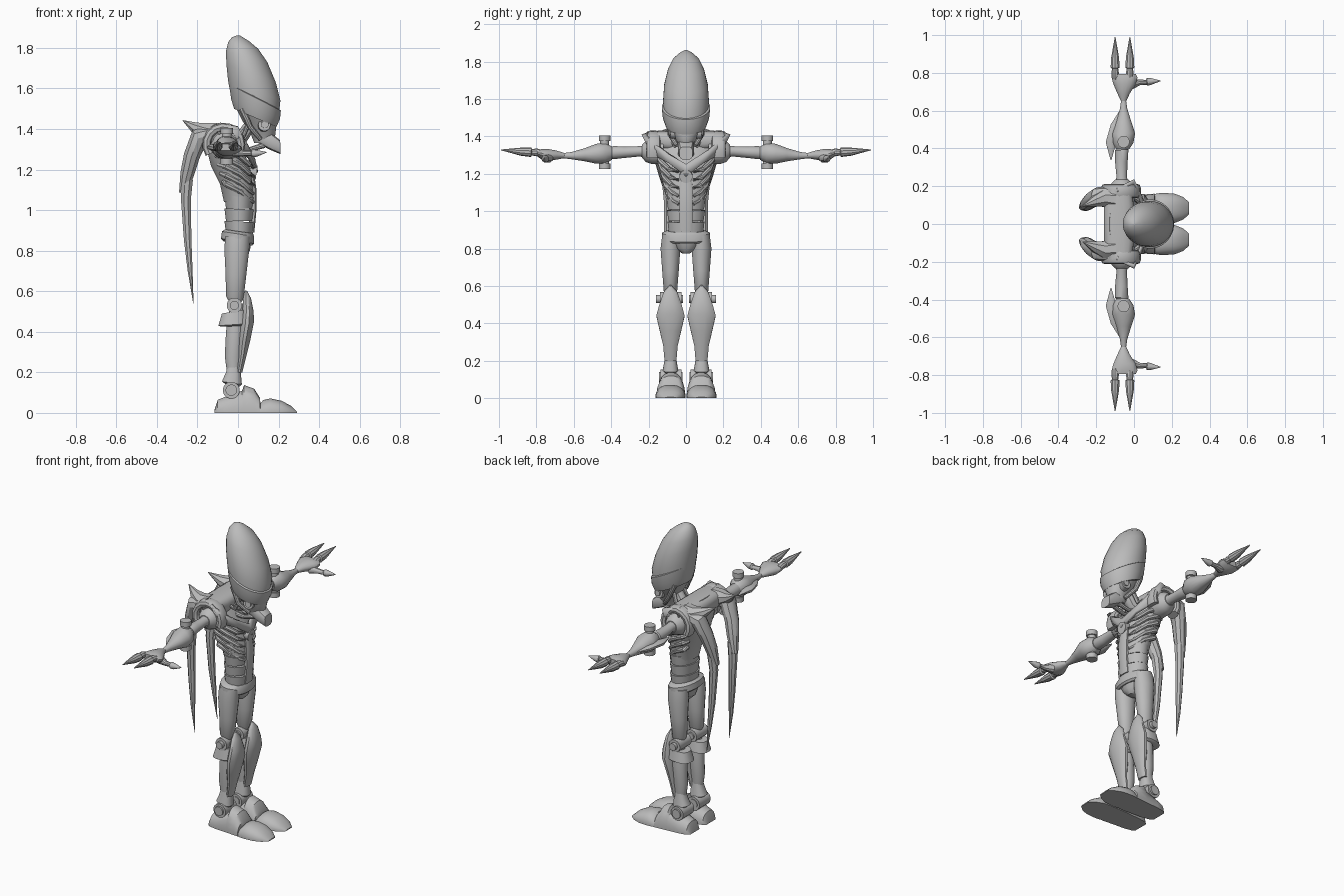
import bpy, bmesh, math
from mathutils import Vector as V

grey = bpy.data.materials.new("plain_grey")
grey.diffuse_color = (0.5, 0.5, 0.5, 1)


def finish(name, bm, mirror):
    bmesh.ops.remove_doubles(bm, verts=bm.verts, dist=0.0003)
    bmesh.ops.recalc_face_normals(bm, faces=bm.faces)
    me = bpy.data.meshes.new(name)
    bm.to_mesh(me)
    bm.free()
    me.materials.append(grey)
    ob = bpy.data.objects.new(name, me)
    bpy.context.collection.objects.link(ob)
    if mirror:
        m = ob.modifiers.new("mirror", 'MIRROR')
        m.use_axis = (False, True, False)
    bpy.ops.object.select_all(action='DESELECT')
    ob.select_set(True)
    bpy.context.view_layer.objects.active = ob
    bpy.ops.object.shade_smooth_by_angle(angle=math.radians(35))
    return ob


def loft(name, rings, n=16, mirror=True, square=1.0, floor=None):
    """Skin rings given as (centre, half axis u, half axis v)."""
    bm = bmesh.new()
    rows = []
    for c, u, v in rings:
        row = []
        for i in range(n):
            a = 2 * math.pi * (i + 0.5) / n
            cu, sv = math.cos(a), math.sin(a)
            p = c + u * math.copysign(abs(cu) ** square, cu) + v * math.copysign(abs(sv) ** square, sv)
            if floor is not None:
                p.z = max(p.z, floor)
            row.append(bm.verts.new(p))
        rows.append(row)
    for a, b in zip(rows, rows[1:]):
        for i in range(n):
            j = (i + 1) % n
            bm.faces.new((a[i], a[j], b[j], b[i]))
    bm.faces.new(rows[0])
    bm.faces.new(rows[-1])
    return finish(name, bm, mirror)


def side(name, st, yc=0.0, **kw):
    """Stations (back x, back z, front x, front z, half width)."""
    rings = []
    for x1, z1, x2, z2, ry in st:
        a, b = V((x1, yc, z1)), V((x2, yc, z2))
        rings.append(((a + b) / 2, (b - a) / 2, V((0, ry, 0))))
    return loft(name, rings, mirror=yc != 0, **kw)


def limb(name, st, **kw):
    """Stations along y: (y, x, z, half x, half z)."""
    return loft(name, [(V((x, y, z)), V((rx, 0, 0)), V((0, 0, rz))) for y, x, z, rx, rz in st], **kw)


def tube(name, pts, radii, n=10, flat=1.0, **kw):
    pts = [V(p) for p in pts]
    rings = []
    for i, p in enumerate(pts):
        t = (pts[min(i + 1, len(pts) - 1)] - pts[max(i - 1, 0)]).normalized()
        ref = V((0, 1, 0)) if abs(t.y) < 0.8 else V((0, 0, 1))
        u = t.cross(ref).normalized()
        rings.append((p, u * radii[i], t.cross(u) * radii[i] * flat))
    return loft(name, rings, n=n, **kw)


def rod(name, a, b, r, **kw):
    return tube(name, [a, b], [r, r], n=16, **kw)


def plate(name, top, low, thick):
    bm = bmesh.new()
    a = [bm.verts.new(p) for p in top]
    b = [bm.verts.new(p) for p in low]
    for i in range(len(a) - 1):
        bm.faces.new((a[i], b[i], b[i + 1], a[i + 1]))
    ob = finish(name, bm, True)
    s = ob.modifiers.new("thickness", 'SOLIDIFY')
    s.thickness = thick
    s.offset = 0
    return ob


# Head: egg dome, brow band, face, jaw
side("cranium", [(-.035, 1.56, .20, 1.45, .115), (-.05, 1.64, .21, 1.54, .123), (-.058, 1.72, .187, 1.63, .117),
                 (-.06, 1.785, .145, 1.73, .097), (-.048, 1.83, .10, 1.795, .07), (-.03, 1.852, .055, 1.833, .038),
                 (-.005, 1.862, .01, 1.861, .006)], n=28)
side("brow_band", [(-.02, 1.50, .19, 1.41, .108), (-.035, 1.55, .208, 1.45, .124), (-.043, 1.62, .212, 1.49, .13),
                   (-.03, 1.62, .2, 1.5, .118)], n=28)
side("face", [(.08, 1.33, .16, 1.33, .035), (.06, 1.38, .185, 1.37, .05), (.02, 1.44, .19, 1.41, .08),
              (-.01, 1.5, .19, 1.43, .1)], n=16)
side("jaw", [(.10, 1.33, .13, 1.385, .04), (.15, 1.30, .165, 1.38, .045), (.21, 1.275, .208, 1.345, .036)],
     n=12, square=.6)
rod("eye_socket", (.125, .045, 1.415), (.13, .085, 1.42), .03)
rod("eye", (.13, .06, 1.42), (.133, .093, 1.422), .018)
tube("cheek_hose", [(.02, .08, 1.50), (.06, .085, 1.41), (.11, .05, 1.35)], [.016, .014, .012])

# Neck
tube("neck", [(-.06, 0, 1.34), (.02, 0, 1.36), (.06, 0, 1.42), (.06, 0, 1.5)], [.05, .036, .032, .04], mirror=False)
tube("throat_hose", [(-.01, .03, 1.31), (.06, .025, 1.30), (.13, .02, 1.32)], [.018, .012, .015])
tube("neck_cord", [(-.03, .075, 1.39), (.02, .06, 1.35), (.065, .04, 1.46)], [.014, .012, .012])

# Torso
side("chest", [(-.07, 1.04, .08, 1.04, .095), (-.09, 1.13, .08, 1.1, .11), (-.135, 1.22, .07, 1.18, .13),
               (-.155, 1.3, .045, 1.25, .145), (-.155, 1.38, .015, 1.32, .155), (-.13, 1.425, -.03, 1.40, .14)], n=20)
for i in range(3):
    z = .885 + i * .062
    side(f"abdomen_band_{i}", [(-.06, z, .074, z, .093 + .002 * i), (-.068, z + .062, .082, z + .055, .1 + .003 * i)], n=20)
side("front_strip", [(.05, .89, .081, .89, .035), (.055, 1.0, .092, 1.0, .035), (.05, 1.1, .092, 1.1, .038),
                     (.03, 1.22, .078, 1.2, .03)], n=8, square=.5)
for i in range(5):
    z = 1.31 - i * .043
    w = .15 - i * .011
    tube(f"rib_{i}", [(-.12 + i * .012, w * .75, z), (-.06, w, z - .01), (.01, w * .9, z - .045),
                      (.055, w * .6, z - .085), (.075, .04, z - .10)], [.012, .015, .015, .013, .008], n=8)
limb("shoulder_yoke", [(-.19, -.075, 1.385, .06, .04), (-.1, -.08, 1.375, .08, .053), (.1, -.08, 1.375, .08, .053),
                       (.19, -.075, 1.385, .06, .04)], mirror=False, square=.7)
plate("collar", [(-.09, .18, 1.43), (.0, .228, 1.412), (.04, .12, 1.325), (.075, 0, 1.25)],
      [(-.1, .2, 1.38), (-.005, .18, 1.31), (.06, .09, 1.255), (.09, 0, 1.185)], .02)
rod("medallion", (.06, 0, 1.19), (.092, 0, 1.185), .035, mirror=False)

# Hips
side("belt", [(-.07, .845, .07, .825, .115), (-.085, .86, .08, .835, .13), (-.08, .895, .08, .87, .13),
              (-.065, .905, .075, .885, .105)], n=20)
side("pelvis", [(-.03, .775, .035, .775, .022), (-.055, .80, .06, .80, .06), (-.065, .86, .07, .86, .11)], n=14)

# Shoulders and arms
arch = [math.radians(a) for a in range(-25, 216, 24)]
tube("shoulder_arch", [(-.07 + .085 * math.cos(a), .175, 1.325 + .085 * math.sin(a)) for a in arch],
     [.022] * len(arch), flat=1.7, square=.7)
limb("shoulder_ball", [(.12, -.065, 1.32, .07, .07), (.18, -.065, 1.32, .068, .07), (.215, -.065, 1.32, .055, .058),
                       (.235, -.065, 1.32, .035, .035)])
limb("upper_arm", [(.2, -.065, 1.32, .038, .036), (.25, -.065, 1.32, .028, .028), (.33, -.067, 1.315, .034, .031),
                   (.39, -.065, 1.313, .036, .036), (.41, -.06, 1.31, .025, .025)])
rod("elbow_pin", (-.055, .435, 1.225), (-.055, .435, 1.405), .024)
for i, z in enumerate((1.225, 1.375)):
    rod(f"elbow_cap_{i}", (-.055, .435, z), (-.055, .435, z + .03), .032)
limb("forearm", [(.395, -.06, 1.31, .035, .035), (.43, -.058, 1.31, .056, .058), (.48, -.055, 1.307, .062, .054),
                 (.54, -.055, 1.302, .042, .036), (.61, -.055, 1.297, .02, .02), (.67, -.055, 1.297, .011, .012)])
tube("elbow_blade", [(-.122, .34, 1.31), (-.122, .43, 1.31), (-.1, .52, 1.305), (-.07, .6, 1.3)],
     [.003, .03, .026, .006], flat=.6, n=8)

# Hands
limb("palm", [(.65, -.055, 1.297, .014, .014), (.69, -.055, 1.30, .033, .024), (.74, -.05, 1.30, .06, .034),
              (.775, -.05, 1.305, .07, .027), (.795, -.055, 1.31, .065, .017)])
tube("thumb", [(-.02, .735, 1.285), (.03, .75, 1.28), (.065, .75, 1.28), (.07, .752, 1.28), (.09, .755, 1.28),
               (.14, .758, 1.285)], [.026, .015, .013, .02, .018, .002])
for i, x in enumerate((-.1, -.022)):
    tube(f"finger_{i}", [(x, .77, 1.308), (x, .80, 1.315), (x, .835, 1.315)], [.018, .021, .015])
    tube(f"claw_{i}", [(x, .822, 1.315), (x, .828, 1.315), (x, .88, 1.318), (x, .99, 1.328)], [.014, .025, .022, .002])

# Trailing back blades
tube("back_fin", [(-.10, .13, 1.38), (-.16, .135, 1.385), (-.21, .12, 1.405), (-.272, .095, 1.442)],
     [.055, .048, .03, .002], n=8)
tube("back_blade_upper", [(-.12, .15, 1.37), (-.19, .145, 1.36), (-.227, .125, 1.27), (-.25, .105, 1.18),
                          (-.272, .09, 1.085)], [.05, .05, .042, .036, .02], n=10)
tube("back_blade_lower", [(-.25, .10, 1.15), (-.257, .094, 1.05), (-.248, .098, .85), (-.236, .105, .7),
                          (-.22, .11, .54)], [.03, .026, .02, .013, .001], n=8)

# Legs
side("thigh", [(-.065, .87, .06, .87, .045), (-.068, .8, .056, .8, .054), (-.062, .68, .042, .68, .045),
               (-.06, .575, .028, .56, .036), (-.045, .55, .015, .545, .025)], yc=.083)
rod("knee_joint", (-.018, .025, .53), (-.018, .14, .53), .038)
rod("knee_bolt", (-.018, .015, .53), (-.018, .16, .53), .022)
side("lower_leg", [(-.04, .54, .03, .54, .03), (-.06, .4, .03, .4, .042), (-.066, .28, .02, .28, .035),
                   (-.055, .2, .01, .2, .028)], yc=.083)
side("calf_guard", [(-.08, .49, .04, .51, .05), (-.098, .43, .05, .44, .062), (-.085, .425, .04, .43, .05)],
     yc=.083, square=.8)
side("shin_armour", [(.035, .605, .046, .60, .006), (.025, .57, .065, .565, .038), (.02, .5, .078, .5, .062),
                     (.01, .43, .08, .45, .078), (0, .35, .062, .36, .058), (0, .28, .042, .28, .04),
                     (-.01, .2, .022, .2, .033)], yc=.083, n=12)
side("ankle_cuff", [(-.05, .235, .008, .235, .028), (-.06, .2, .015, .19, .034), (-.08, .155, .02, .14, .042),
                    (-.06, .14, .01, .13, .03)], yc=.083, square=.8)
rod("ankle_joint", (-.033, .025, .112), (-.033, .135, .112), .042)
rod("ankle_bolt", (-.033, .02, .112), (-.033, .145, .112), .028)


# Feet: domed sections standing on the ground
def foot(name, st):
    loft(name, [(V((x, yc, 0)), V((0, ry, 0)), V((0, 0, h))) for x, yc, ry, h in st], n=24, square=.85, floor=0)


foot("foot_heel", [(-.117, .08, .045, .012), (-.1, .08, .06, .065), (-.05, .08, .07, .085), (.02, .08, .074, .11),
                   (.03, .08, .075, .138), (.08, .081, .078, .12), (.108, .082, .079, .075), (.112, .082, .07, .03)])
foot("foot_toe", [(.1, .082, .074, .035), (.125, .083, .08, .064), (.16, .083, .082, .072), (.215, .083, .078, .06),
                  (.26, .083, .06, .036), (.292, .083, .032, .006)])
